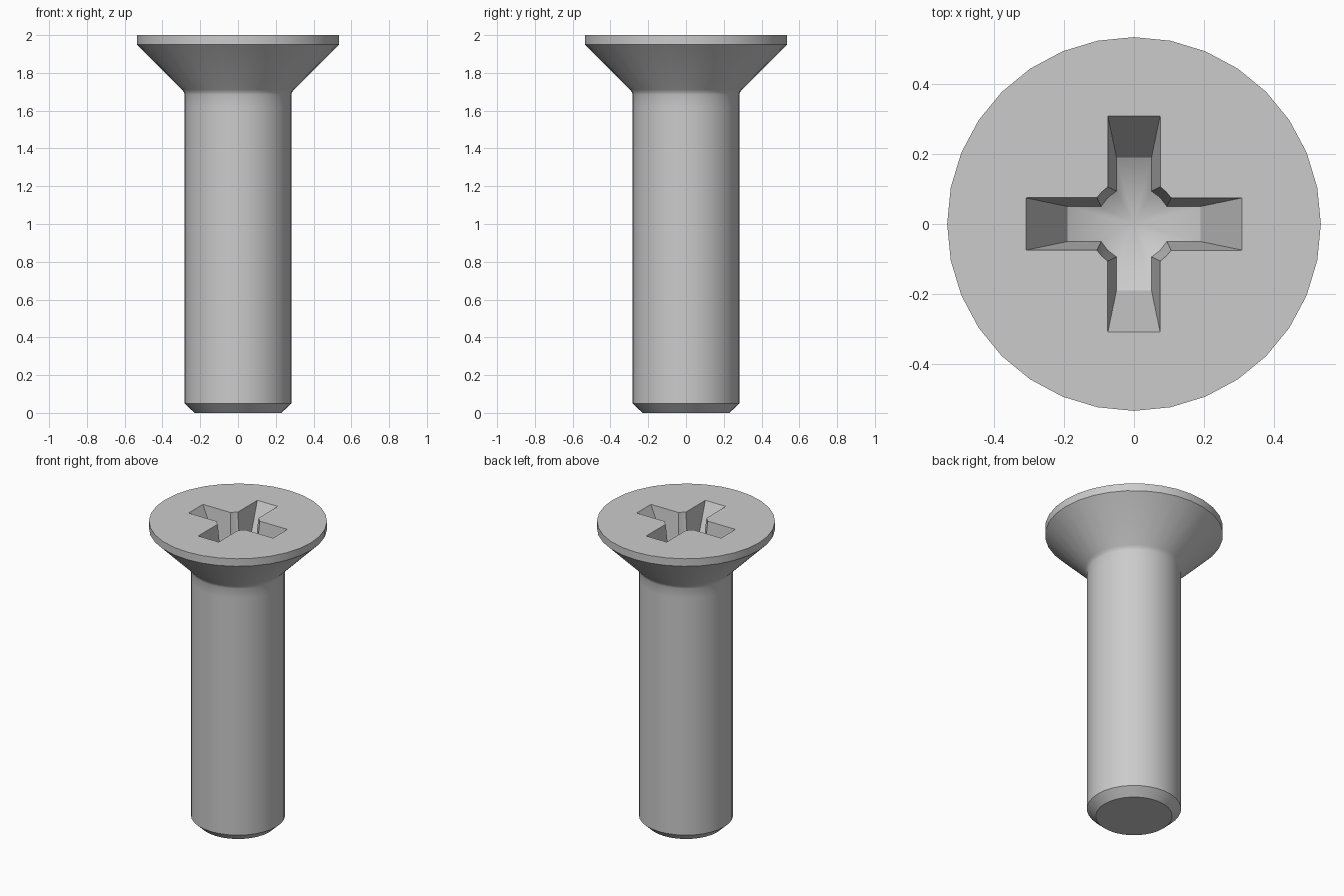
import bpy
import bmesh
import math

cube = bpy.data.objects.get("Cube")
if cube:
    bpy.data.objects.remove(cube, do_unlink=True)

SIDES = 32
TOP = 2.0

steel = bpy.data.materials.new("grey steel")
steel.use_nodes = True
colour = (0.6, 0.6, 0.6, 1.0)
steel.diffuse_color = colour
steel.node_tree.nodes["Principled BSDF"].inputs["Base Color"].default_value = colour


def make_object(name, bm):
    bmesh.ops.recalc_face_normals(bm, faces=bm.faces)
    mesh = bpy.data.meshes.new(name)
    bm.to_mesh(mesh)
    bm.free()
    mesh.materials.append(steel)
    obj = bpy.data.objects.new(name, mesh)
    bpy.context.collection.objects.link(obj)
    return obj


def bridge(bm, lower, upper):
    n = len(lower)
    for i in range(n):
        j = (i + 1) % n
        bm.faces.new((lower[i], lower[j], upper[j], upper[i]))


def lathe(name, profile):
    """Solid of revolution from (radius, height) points, capped at both ends."""
    bm = bmesh.new()
    rings = []
    for r, z in profile:
        angles = [math.tau * i / SIDES for i in range(SIDES)]
        rings.append([bm.verts.new((r * math.cos(a), r * math.sin(a), z)) for a in angles])
    for lower, upper in zip(rings, rings[1:]):
        bridge(bm, lower, upper)
    bm.faces.new(rings[0])
    bm.faces.new(rings[-1])
    return make_object(name, bm)


def cross_outline(length, half, corner):
    """Cross with bevelled inner corners, one arm turned four times."""
    mid = math.hypot(half, corner) * math.sqrt(0.5)
    arm = [(corner, -half), (length, -half), (length, half), (corner, half), (mid, mid)]
    points = []
    for _ in range(4):
        points += arm
        arm = [(-y, x) for x, y in arm]
    return points


def recess_cutter():
    """Tapered cross with a conical floor."""
    slope = math.tan(math.radians(28))
    tip = TOP - 0.34
    bm = bmesh.new()
    # the taper runs on a little above the head for a clean cut
    upper = [bm.verts.new((x, y, TOP + 0.02))
             for x, y in cross_outline(0.32, 0.077, 0.107)]
    lower = [bm.verts.new((x, y, tip + slope * math.hypot(x, y)))
             for x, y in cross_outline(0.19, 0.05, 0.094)]
    bridge(bm, lower, upper)
    bm.faces.new(upper)
    apex = bm.verts.new((0, 0, tip))
    for i, v in enumerate(lower):
        bm.faces.new((apex, lower[(i + 1) % len(lower)], v))
    return make_object("recess_cutter", bm)


# Shank with chamfered tip, small neck fillet and countersunk head
screw = lathe("countersunk_screw", [
    (0.23, 0.0), (0.283, 0.05), (0.283, 1.62), (0.283, 1.685),
    (0.287, 1.698), (0.297, 1.712), (0.535, 1.95), (0.535, TOP),
])

# Cross recess
cutter = recess_cutter()
cutter.hide_render = True
cut = screw.modifiers.new("cross recess", 'BOOLEAN')
cut.operation = 'DIFFERENCE'
cut.solver = 'EXACT'
cut.object = cutter

bpy.ops.object.select_all(action='DESELECT')
screw.select_set(True)
bpy.context.view_layer.objects.active = screw
bpy.ops.object.modifier_apply(modifier=cut.name)
bpy.data.objects.remove(cutter, do_unlink=True)
bpy.ops.object.shade_smooth_by_angle(angle=math.radians(30))
